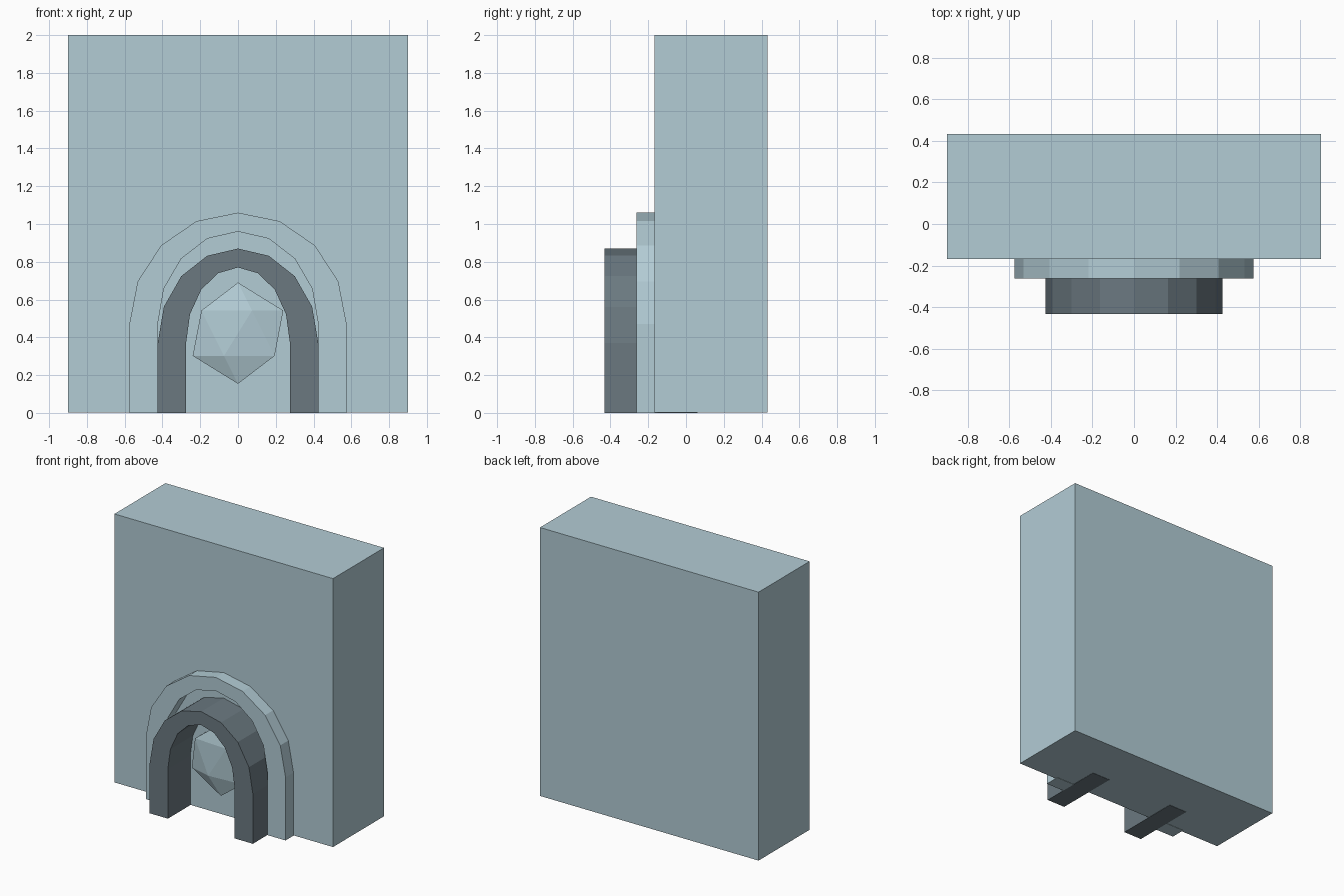
import bpy
import bmesh
from math import cos, sin, pi

if "Cube" in bpy.data.objects:
    bpy.data.objects.remove(bpy.data.objects["Cube"], do_unlink=True)


def make_material(name, color):
    mat = bpy.data.materials.new(name)
    mat.use_nodes = True
    mat.diffuse_color = (*color, 1)
    mat.node_tree.nodes["Principled BSDF"].inputs["Base Color"].default_value = (*color, 1)
    return mat


pale_stone = make_material("pale blue stone", (0.448, 0.604, 0.665))
dark_stone = make_material("dark slate", (0.146, 0.19, 0.217))


def add_object(name, bm, mat):
    bmesh.ops.recalc_face_normals(bm, faces=bm.faces)
    mesh = bpy.data.meshes.new(name)
    bm.to_mesh(mesh)
    bm.free()
    mesh.materials.append(mat)
    obj = bpy.data.objects.new(name, mesh)
    bpy.context.collection.objects.link(obj)
    return obj


def arch_line(half_width, spring, rise, steps=8):
    """Straight legs joined by a faceted half ellipse, from right foot to left foot."""
    angles = [pi * i / steps for i in range(steps + 1)]
    curve = [(half_width * cos(a), spring + rise * sin(a)) for a in angles]
    return [(half_width, 0), *curve, (-half_width, 0)]


def add_arch(name, outer, inner, spring, rise, band, front, back, mat):
    """Sweep the band between two arch lines from front to back."""
    bm = bmesh.new()
    lines = [arch_line(outer, spring, rise), arch_line(inner, spring, rise - band)]
    rows = [[bm.verts.new((x, front, z)) for x, z in line] for line in lines]
    faces = [bm.faces.new((a, b, d, c)) for a, b, c, d in
             zip(rows[0], rows[0][1:], rows[1], rows[1][1:])]
    ret = bmesh.ops.extrude_face_region(bm, geom=faces, use_keep_orig=True)
    moved = [v for v in ret["geom"] if isinstance(v, bmesh.types.BMVert)]
    bmesh.ops.translate(bm, verts=moved, vec=(0, back - front, 0))
    return add_object(name, bm, mat)


# Wall block, a hair above the ground so the arch feet show from below
bm = bmesh.new()
bmesh.ops.create_cube(bm, size=1)
bmesh.ops.scale(bm, vec=(1.8, 0.6, 1.998), verts=bm.verts)
bmesh.ops.translate(bm, vec=(0, 0.132, 1.001), verts=bm.verts)
add_object("wall_block", bm, pale_stone)

# Low outer surround and the deeper dark arch inside it
add_arch("outer_surround", 0.575, 0.425, 0.47, 0.59, 0.10, -0.262, -0.15, pale_stone)
add_arch("inner_arch", 0.425, 0.275, 0.37, 0.50, 0.10, -0.432, 0.06, dark_stone)

# Flattened faceted gem in the opening
bm = bmesh.new()
bmesh.ops.create_icosphere(bm, subdivisions=1, radius=0.268)
bmesh.ops.scale(bm, vec=(1, 0.2, 1), verts=bm.verts)
bmesh.ops.translate(bm, vec=(0, -0.2, 0.422), verts=bm.verts)
add_object("gem", bm, pale_stone)
